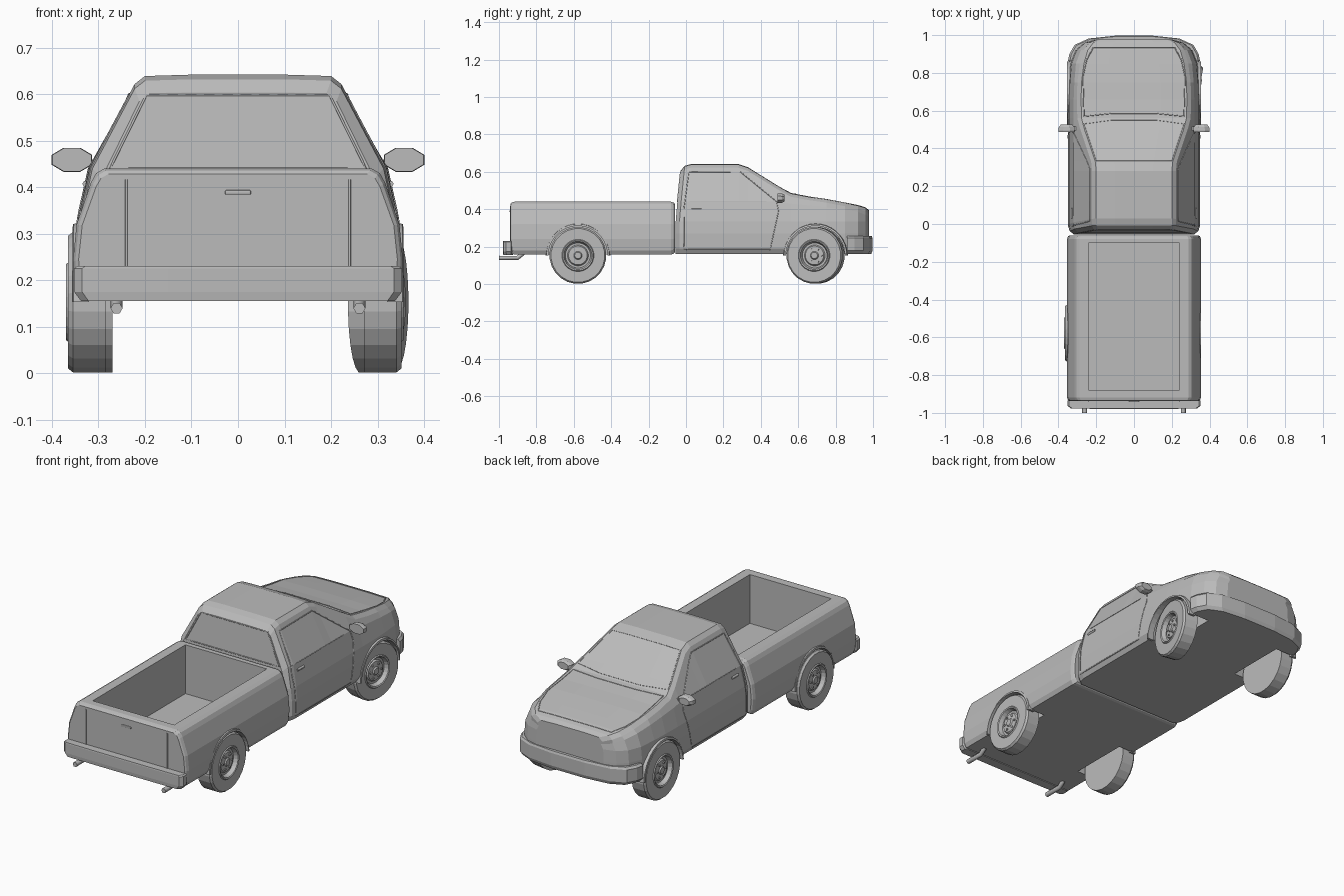
import bpy, bmesh, math
from mathutils import Vector, Matrix
from mathutils.bvhtree import BVHTree

cube = bpy.data.objects.get("Cube")
if cube:
    bpy.data.objects.remove(cube, do_unlink=True)

GREY = (0.5, 0.5, 0.5, 1)
mat = bpy.data.materials.new("plain_grey")
mat.use_nodes = True
mat.diffuse_color = GREY
next(n for n in mat.node_tree.nodes if n.type == 'BSDF_PRINCIPLED').inputs["Base Color"].default_value = GREY


def finish(name, bm):
    bmesh.ops.recalc_face_normals(bm, faces=bm.faces[:])
    mesh = bpy.data.meshes.new(name)
    bm.to_mesh(mesh)
    bm.free()
    mesh.materials.append(mat)
    ob = bpy.data.objects.new(name, mesh)
    bpy.context.collection.objects.link(ob)
    return ob


def loft(name, rings):
    """Skin closed even-sized rings and close the ends with strips."""
    bm = bmesh.new()
    rows = [[bm.verts.new(p) for p in ring] for ring in rings]
    n = len(rows[0])
    for a, b in zip(rows, rows[1:]):
        for i in range(n):
            j = (i + 1) % n
            bm.faces.new((a[i], a[j], b[j], b[i]))
    for row in (rows[0], rows[-1]):
        for i in range(n // 2 - 1):
            bm.faces.new((row[i], row[i + 1], row[n - 2 - i], row[n - 1 - i]))
    return finish(name, bm)


def mirrored(half):
    return half + [(-p[0], *p[1:]) for p in reversed(half)]


def box(name, lo, hi, bevel=0):
    bm = bmesh.new()
    lo, hi = Vector(lo), Vector(hi)
    bmesh.ops.create_cube(bm, size=1, matrix=Matrix.Translation((lo + hi) / 2) @ Matrix.Diagonal((*(hi - lo), 1)))
    if bevel:
        bmesh.ops.bevel(bm, geom=bm.edges[:], offset=bevel, segments=2, profile=0.5, affect='EDGES')
    return finish(name, bm)


def cut(ob, cutter):
    mod = ob.modifiers.new("cut", 'BOOLEAN')
    mod.operation, mod.solver, mod.object = 'DIFFERENCE', 'EXACT', cutter
    cutter.hide_render = True
    bpy.context.view_layer.objects.active = ob
    bpy.ops.object.modifier_apply(modifier=mod.name)
    bpy.data.objects.remove(cutter, do_unlink=True)


def tube(name, points, radius, closed=False):
    curve = bpy.data.curves.new(name, 'CURVE')
    curve.dimensions = '3D'
    curve.bevel_depth, curve.bevel_resolution, curve.use_fill_caps = radius, 1, True
    spline = curve.splines.new('POLY')
    spline.points.add(len(points) - 1)
    for sp, p in zip(spline.points, points):
        sp.co = (*p, 1)
    spline.use_cyclic_u = closed
    tmp = bpy.data.objects.new(name + "_path", curve)
    bpy.context.collection.objects.link(tmp)
    bpy.context.view_layer.update()
    bm = bmesh.new()
    mesh = tmp.evaluated_get(bpy.context.evaluated_depsgraph_get()).to_mesh()
    bm.from_mesh(mesh)
    bpy.data.objects.remove(tmp, do_unlink=True)
    return finish(name, bm)


def surface(ob):
    bm = bmesh.new()
    bm.from_mesh(ob.data)
    tree = BVHTree.FromBMesh(bm)
    bm.free()
    return tree


def seam(name, tree, path, axis, sign, closed=True, radius=0.0025):
    """Lay a thin panel line on a surface, projected along one axis."""
    ends = path[1:] + path[:1] if closed else path[1:]
    hits = []
    for a, b in zip(path, ends):
        for k in range(10):
            flat = Vector(a).lerp(Vector(b), k / 10)
            start = list(flat)
            start.insert(axis, 2 * sign)
            way = Vector((0, 0, 0))
            way[axis] = -sign
            hit = tree.ray_cast(Vector(start), way)[0]
            if hit:
                hits.append(hit)
    if len(hits) > 1:
        tube(name, hits, radius, closed)


def circle(x, r, n=24):
    return [(x, r * math.cos(t), r * math.sin(t)) for t in (2 * math.pi * (i + 0.5) / n for i in range(n))]


# Cab, bonnet and nose: y, half width, belt height, top height, top half width
stations = [(-.055, .32, .42, .605, .19), (-.035, .342, .44, .632, .2), (0, .35, .44, .642, .2),
            (.28, .35, .44, .642, .2), (.33, .35, .44, .625, .205), (.5, .35, .44, .52, .262),
            (.56, .35, .43, .487, .278), (.66, .349, .42, .468, .28), (.75, .345, .41, .455, .278),
            (.85, .336, .4, .436, .265), (.92, .308, .385, .422, .245), (.96, .262, .37, .41, .215),
            (.978, .2, .36, .395, .17)]


def cab_ring(y, w, belt, top, tx):
    half = [(w * .95, .16), (w, .19), (w, .27), (w * .982, .335), (w * .915, belt),
            (tx + .022, top - .02), (tx, top - .003), (tx * .5, top)]
    lean = .1 if y < .1 else 0
    return [(x, y + lean * max(0, z - .35), z) for x, z in mirrored(half)]


cab = loft("cab", [cab_ring(*s) for s in stations])
cab_skin = surface(cab)

# Cargo bed with rounded ends
bed_half = [(.338, .158), (.35, .18), (.355, .24), (.347, .32), (.316, .41), (.305, .43), (.288, .44)]


def bed_ring(y, sx, sz):
    return [(x * sx, y, .3 + (z - .3) * sz) for x, z in mirrored(bed_half)]


bed = loft("cargo_bed", [bed_ring(*s) for s in
                         [(-.938, .965, .92), (-.932, .985, .97), (-.918, 1, 1),
                          (-.08, 1, 1), (-.066, .985, .97), (-.06, .965, .92)]])
bed_skin = surface(bed)
cut(bed, box("bed_cutter", (-.24, -.88, .18), (.24, -.1, .6)))

# Wheel wells and arch lips
REAR_Y, FRONT_Y, HUB_Z = -.578, .692, .153
for body, y, inner, label in ((bed, REAR_Y, .25, "rear"), (cab, FRONT_Y, .225, "front")):
    for s, side in ((1, "left"), (-1, "right")):
        well = loft("well_cutter", [[(x, y + b, HUB_Z + c) for x, b, c in circle(x, .165, 32)]
                                    for x in (s * inner, s * .5)])
        cut(body, well)
        lip = []
        for k in range(19):
            t = math.pi * k / 18
            lip.append([(s * x, y + r * math.cos(t), HUB_Z + r * math.sin(t))
                        for x, r in ((.32, .158), (.356, .158), (.354, .168), (.32, .174))])
        loft(f"{label}_{side}_arch_lip", lip)

# Bumpers
nose = [(.35, .862), (.342, .9), (.315, .948), (.24, .982), (.1, .997)]
loft("front_bumper", [[(x * k, .862 + (y - .862) * k, z) for x, y in mirrored(nose)]
                      for z, k in ((.16, .95), (.178, 1), (.245, 1), (.256, .97))])
tail = [(.335, -.925), (.352, -.935), (.352, -.962), (.335, -.977), (.15, -.979)]
loft("rear_bumper", [[(x * k, -.925 + (y + .925) * k, z) for x, y in mirrored(tail)]
                     for z, k in ((.156, .96), (.175, 1), (.225, 1), (.231, .98))])

# Wheels: turned profile of offset and radius, then wheel nuts
wheel_profile = [(-.04, .152), (.03, .152), (.04, .144), (.04, .086), (.045, .082), (.042, .075),
                 (.02, .067), (.02, .056), (.028, .05), (.03, .022), (.036, .017)]
for name, x, y, turn in (("rear_left", .311, REAR_Y, 0), ("rear_right", -.325, REAR_Y, 180),
                         ("front_left", .302, FRONT_Y, -10), ("front_right", -.31, FRONT_Y, 180)):
    place = Matrix.Translation((x, y, HUB_Z)) @ Matrix.Rotation(math.radians(turn), 4, 'Z')
    loft(name + "_wheel", [circle(*p) for p in wheel_profile]).matrix_world = place
    for k in range(6):
        t = math.pi * k / 3
        nut = loft(f"{name}_wheel_nut_{k + 1}", [circle(o, .006, 6) for o in (.026, .034)])
        nut.matrix_world = place @ Matrix.Translation((0, .037 * math.cos(t), .037 * math.sin(t)))

# Paired side details: doors, handles, mirrors, exhausts, tailgate seams
door = [(-.01, .185), (-.012, .4), (.015, .598), (.29, .6), (.485, .44), (.495, .39), (.45, .185)]
for s, side in ((1, "left"), (-1, "right")):
    seam(side + "_door_seam", cab_skin, door, 0, s)
    seam(side + "_window_sill", cab_skin, [(-.005, .44), (.48, .44)], 0, s, False, .0015)
    seam(side + "_door_handle", cab_skin, [(.03, .407), (.09, .407)], 0, s, False, .007)
    octagon = [(math.cos(t), math.sin(t)) for t in (math.pi * (k + .5) / 4 for k in range(8))]
    loft(side + "_mirror", [[(s * (.357 + .047 * k * c), y, .459 + .028 * k * d) for c, d in octagon]
                            for y, k in ((.488, .96), (.498, 1), (.513, .95), (.526, .7))])
    box(side + "_mirror_stalk", (min(s * .29, s * .33), .495, .445), (max(s * .29, s * .33), .515, .46))
    tube(side + "_exhaust", [(s * .261, -1, .14), (s * .261, -.9, .14), (s * .261, -.87, .165)], .013)
    seam(side + "_tailgate_seam", bed_skin, [(s * .24, .228), (s * .24, .438)], 1, -1, False, .003)

# Centre details: rear window, windscreen, bonnet, tailgate handle
seam("rear_window_seam", cab_skin, [(-.275, .44), (-.197, .598), (.197, .598), (.275, .44)], 1, -1)
seam("windscreen_seam", cab_skin, [(-.2, .335), (.2, .335), (.265, .53), (.12, .55), (-.12, .55), (-.265, .53)], 2, 1,
     True, .0015)
seam("bonnet_seam", cab_skin, [(-.265, .57), (-.12, .585), (.12, .585), (.265, .57), (.27, .78), (.25, .87), (.215, .935),
                               (-.215, .935), (-.25, .87), (-.27, .78)], 2, 1)
box("tailgate_handle", (-.028, -.943, .384), (.028, -.93, .394), .003)
